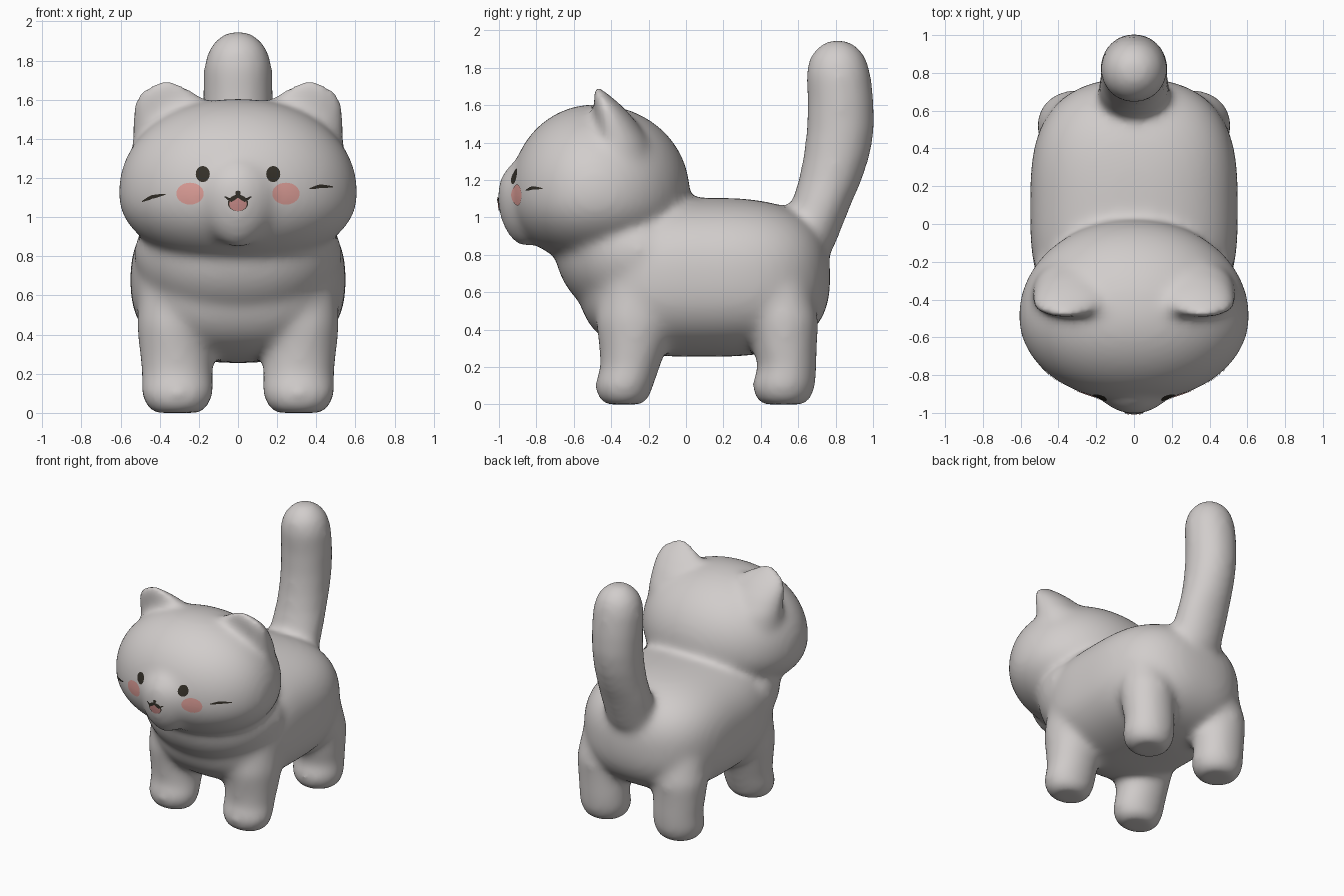
import bpy, bmesh
from math import sin, cos, pi, copysign
from mathutils import Vector, Matrix
from mathutils.bvhtree import BVHTree

cube = bpy.data.objects.get("Cube")
if cube:
    bpy.data.objects.remove(cube, do_unlink=True)


def material(name, rgb):
    m = bpy.data.materials.new(name)
    m.use_nodes = True
    m.diffuse_color = (*rgb, 1)
    bsdf = next(n for n in m.node_tree.nodes if n.type == 'BSDF_PRINCIPLED')
    bsdf.inputs["Base Color"].default_value = (*rgb, 1)
    bsdf.inputs["Roughness"].default_value = 0.7
    return m


FUR = material("warm_grey_fur", (0.64, 0.61, 0.60))
DARK = material("dark_brown", (0.035, 0.03, 0.022))
BLUSH = material("pink_blush", (0.74, 0.35, 0.32))
TONGUE = material("dusky_pink", (0.58, 0.26, 0.25))


def add_object(name, mesh, mat):
    ob = bpy.data.objects.new(name, mesh)
    bpy.context.scene.collection.objects.link(ob)
    mesh.materials.clear()
    mesh.materials.append(mat)
    for p in mesh.polygons:
        p.use_smooth = True
    return ob


def blob(bm, centre, low, high, powers):
    """Rounded block with its own radius on each side of every axis."""
    verts = bmesh.ops.create_icosphere(bm, subdivisions=5, radius=1)["verts"]
    for v in verts:
        for i in range(3):
            s = copysign(min(abs(v.co[i]), 1) ** (2 / powers[i]), v.co[i])
            v.co[i] = centre[i] + s * (high[i] if s > 0 else low[i])


def loft(bm, rings, side=1, front=1.0, n=32):
    """Closed skin over level ellipses given as x, y, z, rx, ry."""
    loops = []
    for x, y, z, rx, ry in rings:
        loop = []
        for k in range(n):
            a = 2 * pi * k / n
            dy = ry * sin(a) * (front if sin(a) < 0 else 1)
            loop.append(bm.verts.new((side * (x + rx * cos(a)), y + dy, z)))
        loops.append(loop)
    faces = [bm.faces.new(loops[0]), bm.faces.new(loops[-1])]
    for lo, hi in zip(loops, loops[1:]):
        for k in range(n):
            j = (k + 1) % n
            faces.append(bm.faces.new((lo[k], lo[j], hi[j], hi[k])))
    bmesh.ops.recalc_face_normals(bm, faces=faces)


bm = bmesh.new()
# Torso, neck and chest, head, muzzle
blob(bm, (0, 0.08, 0.68), (0.55, 0.66, 0.425), (0.55, 0.69, 0.425), (2.4, 3.1, 2.5))
blob(bm, (0, -0.25, 0.83), (0.53, 0.45, 0.40), (0.53, 0.28, 0.25), (2.2, 2, 2))
blob(bm, (0, -0.49, 1.12), (0.61, 0.45, 0.365), (0.61, 0.51, 0.485), (2.1, 2, 2.1))
blob(bm, (0, -0.85, 1.12), (0.21, 0.16, 0.28), (0.21, 0.1, 0.20), (1.7, 1.9, 2))
# Tail
loft(bm, [(0, 0.56, 0.70, 0.17, 0.15), (0, 0.63, 0.85, 0.195, 0.165),
          (0, 0.725, 1.08, 0.188, 0.162), (0, 0.77, 1.2, 0.178, 0.17),
          (0, 0.805, 1.33, 0.176, 0.178), (0, 0.825, 1.47, 0.176, 0.182),
          (0, 0.826, 1.62, 0.178, 0.178), (0, 0.813, 1.77, 0.176, 0.174),
          (0, 0.81, 1.86, 0.150, 0.150), (0, 0.81, 1.92, 0.1, 0.1),
          (0, 0.81, 1.95, 0.04, 0.04)])
for side in (1, -1):
    # Front leg
    loft(bm, [(0.31, -0.335, 0.0, 0.12, 0.10), (0.31, -0.335, 0.03, 0.158, 0.135),
              (0.31, -0.333, 0.10, 0.186, 0.158), (0.31, -0.30, 0.2, 0.182, 0.160),
              (0.315, -0.285, 0.3, 0.188, 0.18), (0.32, -0.27, 0.45, 0.197, 0.215),
              (0.3, -0.25, 0.72, 0.2, 0.2)], side)
    # Back leg
    loft(bm, [(0.31, 0.52, 0.0, 0.12, 0.115), (0.31, 0.52, 0.03, 0.158, 0.148),
              (0.31, 0.52, 0.10, 0.186, 0.172), (0.31, 0.54, 0.2, 0.182, 0.158),
              (0.315, 0.53, 0.3, 0.188, 0.17), (0.32, 0.52, 0.45, 0.195, 0.188),
              (0.3, 0.47, 0.72, 0.18, 0.17)], side)
    # Ear, broad at the back and flatter on the front
    loft(bm, [(0.32, -0.36, 1.22, 0.22, 0.22), (0.33, -0.385, 1.42, 0.212, 0.18),
              (0.335, -0.415, 1.53, 0.205, 0.135), (0.345, -0.44, 1.60, 0.185, 0.095),
              (0.365, -0.465, 1.655, 0.125, 0.055), (0.37, -0.48, 1.685, 0.075, 0.03),
              (0.37, -0.48, 1.70, 0.03, 0.015)],
         side, front=0.55)

# Fuse the parts into one soft skin
mesh = bpy.data.meshes.new("rough_body")
bm.to_mesh(mesh)
bm.free()
rough = add_object("rough_body", mesh, FUR)
remesh = rough.modifiers.new("Fuse", 'REMESH')
remesh.mode = 'VOXEL'
remesh.voxel_size = 0.022
soften = rough.modifiers.new("Soften", 'SMOOTH')
soften.factor = 0.5
soften.iterations = 22
bpy.context.view_layer.update()
graph = bpy.context.evaluated_depsgraph_get()
skin = bpy.data.meshes.new_from_object(rough.evaluated_get(graph))
skin.name = "cat_body"
bpy.data.objects.remove(rough, do_unlink=True)

# Stand it on the ground, centred front to back
ys = [v.co.y for v in skin.vertices]
floor = min(v.co.z for v in skin.vertices)
skin.transform(Matrix.Translation((0, -(max(ys) + min(ys)) / 2, -floor)))
body = add_object("cat_body", skin, FUR)

bm = bmesh.new()
bm.from_mesh(skin)
tree = BVHTree.FromBMesh(bm)
bm.free()


def on_face(x, z, lift):
    """Point just off the front of the head."""
    hit = tree.ray_cast(Vector((x, -3, z)), Vector((0, 1, 0)))[0]
    return hit + Vector((0, -1, 0)) * lift


def patch(name, x, z, rx, rz, mat, lift=0.004, n=28, steps=5):
    """Painted oval that follows the head."""
    verts = [on_face(x, z, lift)]
    for s in range(1, steps + 1):
        for k in range(n):
            a, f = 2 * pi * k / n, s / steps
            verts.append(on_face(x + rx * f * cos(a), z + rz * f * sin(a), lift))
    faces = [(0, 1 + k, 1 + (k + 1) % n) for k in range(n)]
    for s in range(steps - 1):
        i, o = 1 + s * n, 1 + (s + 1) * n
        for k in range(n):
            j = (k + 1) % n
            faces.append((i + k, o + k, o + j, i + j))
    me = bpy.data.meshes.new(name)
    me.from_pydata(verts, [], faces)
    add_object(name, me, mat)


def stroke(name, pts, width, lift=0.006, steps=6):
    """Painted line, thinner at both ends."""
    path = [Vector(a).lerp(Vector(b), s / steps)
            for a, b in zip(pts, pts[1:]) for s in range(steps)] + [Vector(pts[-1])]
    verts = []
    last = len(path) - 1
    for i, p in enumerate(path):
        d = (path[min(i + 1, last)] - path[max(i - 1, 0)]).normalized()
        w = width * (0.25 + 0.75 * sin(pi * i / last)) / 2
        side = Vector((-d.y, d.x)) * w
        verts += [on_face(*(p - side), lift), on_face(*(p + side), lift)]
    faces = [(2 * i, 2 * i + 2, 2 * i + 3, 2 * i + 1) for i in range(last)]
    me = bpy.data.meshes.new(name)
    me.from_pydata(verts, [], faces)
    add_object(name, me, DARK)


# Eyes and cheeks
for label, side in (("left", 1), ("right", -1)):
    patch(label + "_eye", side * 0.18, 1.22, 0.036, 0.041, DARK)
    patch(label + "_cheek", side * 0.245, 1.12, 0.07, 0.056, BLUSH)
# Whiskers
stroke("right_whisker", [(-0.49, 1.08), (-0.44, 1.103), (-0.37, 1.117)], 0.018)
stroke("left_whisker", [(0.365, 1.145), (0.42, 1.158), (0.485, 1.155)], 0.018)
# Nose, mouth and tongue
patch("nose", 0, 1.125, 0.014, 0.01, DARK)
patch("mouth", 0, 1.072, 0.052, 0.042, DARK)
patch("tongue", 0, 1.067, 0.045, 0.036, TONGUE, lift=0.006)
stroke("lip_line", [(-0.068, 1.105), (-0.035, 1.085), (0, 1.112),
                    (0.035, 1.085), (0.068, 1.105)], 0.02, lift=0.008)
